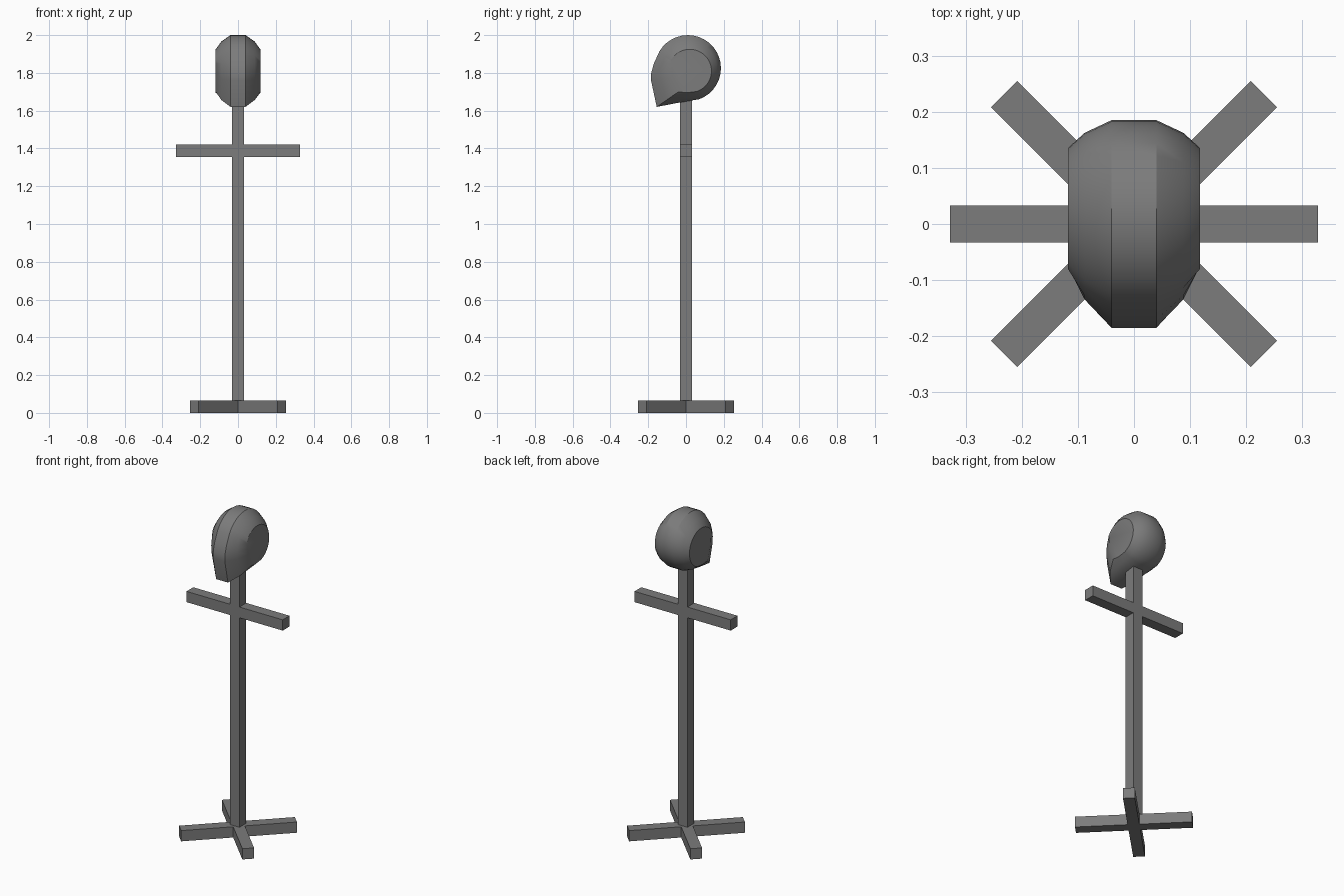
import bpy, bmesh, math
from mathutils import Matrix

cube = bpy.data.objects.get("Cube")
if cube:
    bpy.data.objects.remove(cube, do_unlink=True)

grey = bpy.data.materials.new("plain grey")
grey.use_nodes = True
colour = (0.2, 0.2, 0.2, 1)
grey.diffuse_color = colour
grey.node_tree.nodes["Principled BSDF"].inputs["Base Color"].default_value = colour

T = 0.066  # timber thickness


def finish(name, bm):
    bmesh.ops.recalc_face_normals(bm, faces=bm.faces)
    mesh = bpy.data.meshes.new(name)
    bm.to_mesh(mesh)
    bm.free()
    mesh.materials.append(grey)
    obj = bpy.data.objects.new(name, mesh)
    bpy.context.collection.objects.link(obj)
    return obj


def beam(name, size, centre, turn=0):
    bm = bmesh.new()
    bmesh.ops.create_cube(bm, size=1)
    move = Matrix.Translation(centre) @ Matrix.Rotation(math.radians(turn), 4, 'Z')
    bm.transform(move @ Matrix.Diagonal((*size, 1)))
    return finish(name, bm)


# Stand: crossed feet, pole and arm bar
beam("foot_bar_a", (0.655, T, T), (0, 0, T / 2), 45)
beam("foot_bar_b", (0.655, T, T), (0, 0, T / 2), -45)
beam("pole", (T, T, 1.7), (0, 0, 0.85))
beam("arm_bar", (0.655, T, T), (0, 0, 1.388))


# Head: side outline (y, z) lofted across x, narrowing to flat round sides
def arc(cy, cz, r):
    angles = [math.radians(-70 + 220 * i / 22) for i in range(23)]
    return [(cy + r * math.cos(a), cz + r * math.sin(a)) for a in angles]


outline = arc(0.01, 1.825, 0.175) + [
    (-0.17, 1.85), (-0.184, 1.8), (-0.185, 1.76), (-0.155, 1.62), (-0.04, 1.642)]
side = arc(0.02, 1.81, 0.115) + [
    (-0.076, 1.85), (-0.074, 1.82), (-0.07, 1.78), (-0.04, 1.7), (0.005, 1.695)]


def ring(bm, x, t):
    return [bm.verts.new((x, a[0] + (b[0] - a[0]) * t, a[1] + (b[1] - a[1]) * t))
            for a, b in zip(outline, side)]


bm = bmesh.new()
half = [(0.04, 0), (0.088, 0.45), (0.118, 1)]
stations = [(-x, t) for x, t in reversed(half)] + half
rings = [ring(bm, x, t) for x, t in stations]
count = len(outline)
for r, s in zip(rings, rings[1:]):
    for i in range(count):
        j = (i + 1) % count
        bm.faces.new((r[i], r[j], s[j], s[i]))
bm.faces.new(rings[0])
bm.faces.new(rings[-1])
head = finish("head", bm)

bpy.ops.object.select_all(action='DESELECT')
head.select_set(True)
bpy.context.view_layer.objects.active = head
bpy.ops.object.shade_smooth_by_angle(angle=math.radians(30))
